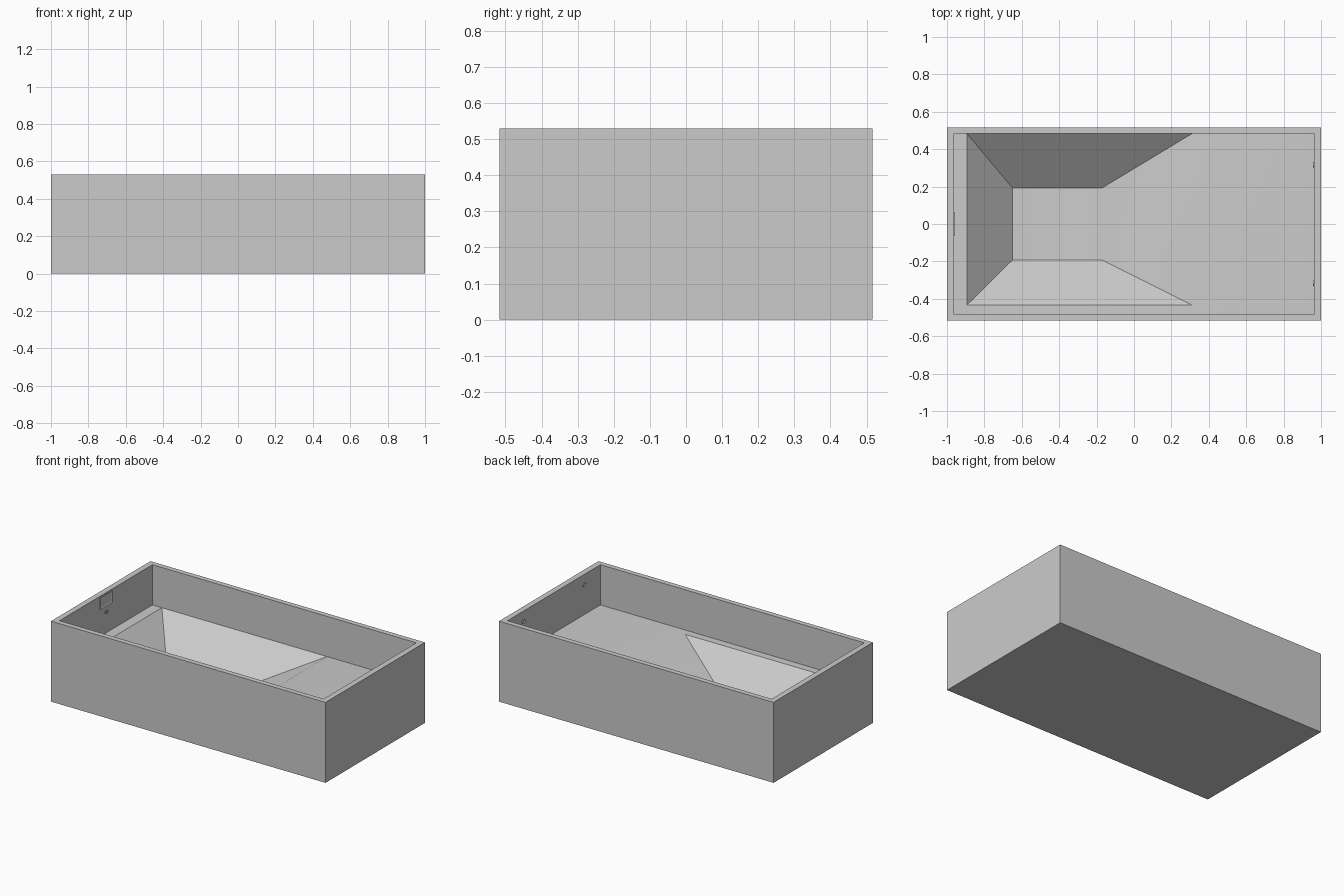
import bpy, bmesh, math
from mathutils import Matrix

cube = bpy.data.objects.get("Cube")
if cube:
    bpy.data.objects.remove(cube, do_unlink=True)

grey = bpy.data.materials.new("plain_grey")
grey.use_nodes = True
colour = (0.6, 0.6, 0.6, 1)
grey.diffuse_color = colour
grey.node_tree.nodes["Principled BSDF"].inputs["Base Color"].default_value = colour

HX, HY, TOP = 1.0, 0.517, 0.53      # outer half sizes and height
IX, IY, SHELF = 0.962, 0.483, 0.265  # inner half sizes and shelf height
DEEP = 0.02


def finish(name, bm, smooth=False):
    mesh = bpy.data.meshes.new(name)
    bm.to_mesh(mesh)
    bm.free()
    mesh.materials.append(grey)
    obj = bpy.data.objects.new(name, mesh)
    bpy.context.collection.objects.link(obj)
    if smooth:
        bpy.ops.object.select_all(action='DESELECT')
        obj.select_set(True)
        bpy.context.view_layer.objects.active = obj
        bpy.ops.object.shade_smooth_by_angle(angle=math.radians(30))
    return obj


def ring(bm, x0, x1, y0, y1, z):
    return [bm.verts.new((x, y, z)) for x, y in ((x0, y0), (x1, y0), (x1, y1), (x0, y1))]


def bridge(bm, a, b):
    for i in range(4):
        j = (i + 1) % 4
        bm.faces.new((a[i], a[j], b[j], b[i]))


# Outer walls, rim, inner walls and underside
bm = bmesh.new()
rings = [ring(bm, -x, x, -y, y, z) for x, y, z in
         ((HX, HY, 0), (HX, HY, TOP), (IX, IY, TOP), (IX, IY, SHELF))]
for lower, upper in zip(rings, rings[1:]):
    bridge(bm, lower, upper)
bm.faces.new(rings[0][::-1])
finish("pool_walls", bm)

# Shelf and shallow floor as a grid, with the deep hopper in its open cell
bm = bmesh.new()
xs = (-IX, -0.893, 0.31, IX)
ys = (-IY, -0.433, IY)
grid = [[bm.verts.new((x, y, SHELF)) for y in ys] for x in xs]
for i in range(3):
    for j in range(2):
        cell = (grid[i][j], grid[i + 1][j], grid[i + 1][j + 1], grid[i][j + 1])
        if (i, j) == (1, 1):
            deep = ring(bm, -0.65, -0.17, -0.193, 0.193, DEEP)
            bridge(bm, cell, deep)
            bm.faces.new(deep)
        else:
            bm.faces.new(cell)
finish("pool_floor", bm, smooth=True)

# Skimmer: a thin frame with a recessed opening on the left end wall
bm = bmesh.new()
size = Matrix.Diagonal((0.006, 0.126, 0.078, 1))
bmesh.ops.create_cube(bm, size=1, matrix=Matrix.Translation((-IX + 0.002, 0, 0.482)) @ size)
front = max(bm.faces, key=lambda f: f.calc_center_median().x)
bmesh.ops.inset_region(bm, faces=[front], thickness=0.014)
bmesh.ops.translate(bm, verts=front.verts, vec=(-0.004, 0, 0))
finish("skimmer_frame", bm)


# Round wall fittings: a short ring with a sunken centre
def fitting(name, x, y, z, radius):
    side = -1 if x > 0 else 1
    bm = bmesh.new()
    place = Matrix.Translation((x + side * 0.002, y, z)) @ Matrix.Rotation(math.pi / 2, 4, 'Y')
    bmesh.ops.create_cone(bm, cap_ends=True, segments=16, radius1=radius,
                          radius2=radius, depth=0.008, matrix=place)
    cap = max(bm.faces, key=lambda f: f.calc_center_median().x * side)
    bmesh.ops.inset_region(bm, faces=[cap], thickness=radius * 0.45)
    bmesh.ops.translate(bm, verts=cap.verts, vec=(-side * 0.004, 0, 0))
    finish(name, bm, smooth=True)


fitting("suction_fitting", -IX, 0, 0.405, 0.011)
for label, y in (("front", -0.317), ("back", 0.317)):
    fitting(label + "_return_jet", IX, y, 0.462, 0.014)
